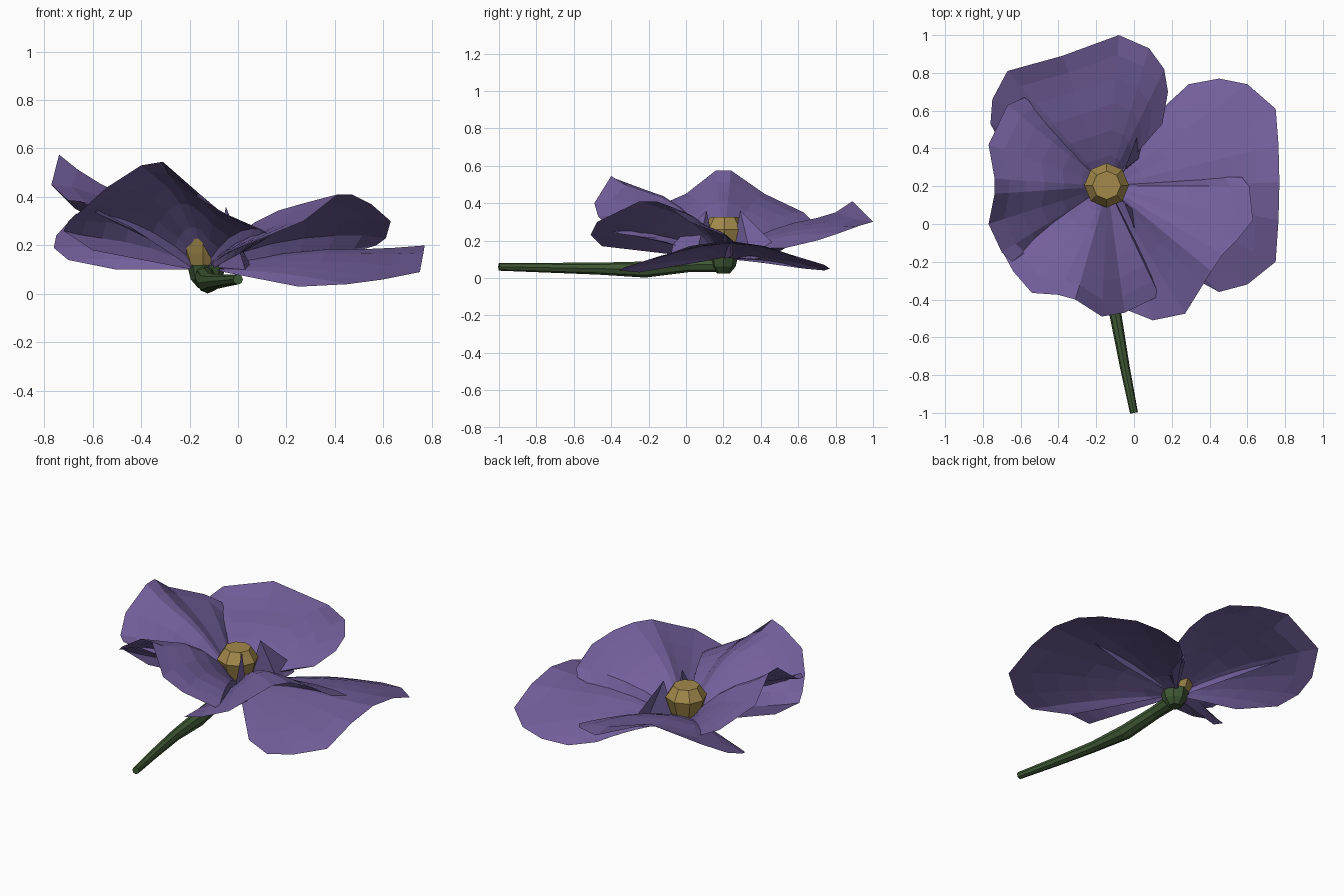
import bpy, bmesh, math
from mathutils import Vector

if "Cube" in bpy.data.objects:
    bpy.data.objects.remove(bpy.data.objects["Cube"])


def material(name, rgb):
    m = bpy.data.materials.new(name)
    m.diffuse_color = (*rgb, 1)
    m.use_nodes = True
    m.node_tree.nodes["Principled BSDF"].inputs["Base Color"].default_value = m.diffuse_color
    return m


PURPLE = material("petal_purple", (0.17, 0.115, 0.33))
GREEN = material("stem_green", (0.05, 0.10, 0.035))
YELLOW = material("centre_yellow", (0.36, 0.25, 0.07))


def finish(name, bm, mat):
    me = bpy.data.meshes.new(name)
    bm.to_mesh(me)
    bm.free()
    ob = bpy.data.objects.new(name, me)
    bpy.context.collection.objects.link(ob)
    me.materials.append(mat)
    return ob


def skin(bm, rings, closed):
    """Join successive rows of points with quads."""
    rows = [[bm.verts.new(p) for p in r] for r in rings]
    for a, b in zip(rows, rows[1:]):
        n = len(a)
        for i in range(n if closed else n - 1):
            j = (i + 1) % n
            bm.faces.new((a[i], a[j], b[j], b[i]))
    if closed:
        bm.faces.new(rows[0][::-1])
        bm.faces.new(rows[-1])


BASE = Vector((-0.14, 0.2, 0.10))


def petal(name, rim, bulge, lift=0.05):
    """Sheet fanned from the flower base out to its rim, arched along and across."""
    rows = []
    for t in (0, 0.15, 0.33, 0.52, 0.7, 0.86, 1):
        row = []
        for k, p in enumerate(rim):
            d = Vector(p) - BASE
            arch = math.sin(math.pi * k / (len(rim) - 1))
            start = BASE + Vector((d.x, d.y, 0)).normalized() * 0.05
            start.z += lift * arch
            q = start.lerp(Vector(p), t)
            q.z += bulge * arch * math.sin(math.pi * t ** 0.85)
            row.append(q)
        # round off the creases inside the sheet
        for _ in range(2 if 0 < t < 0.8 else 1 if 0 < t < 1 else 0):
            z = [q.z for q in row]
            for k in range(1, len(row) - 1):
                row[k].z = (z[k - 1] + 2 * z[k] + z[k + 1]) / 4
        rows.append(row)
    bm = bmesh.new()
    skin(bm, rows, False)
    bmesh.ops.recalc_face_normals(bm, faces=bm.faces)
    if sum(f.normal.z * f.calc_area() for f in bm.faces) < 0:
        bmesh.ops.reverse_faces(bm, faces=bm.faces)
    finish(name, bm, PURPLE)


# Five petals, each given by its rim
petal("petal_right", [(.08, .42, .08), (.17, .63, .05), (.29, .74, .04), (.45, .77, .05), (.6, .74, .07),
                      (.75, .61, .1), (.765, .42, .17), (.77, .22, .2), (.765, .02, .17), (.75, -.2, .09),
                      (.6, -.32, .06), (.45, -.36, .04), (.25, -.25, .03)], 0.05, 0)
petal("petal_back", [(.03, .48, .13), (.15, .53, .16), (.18, .7, .2), (.16, .82, .24), (.08, .93, .28),
                     (-.08, 1, .3), (-.38, .89, .41), (-.67, .81, .33), (-.75, .66, .24),
                     (-.76, .53, .19), (-.7, .42, .14), (-.5, .3, .1)], 0.05)
petal("petal_left", [(-.43, .56, .22), (-.58, .67, .31), (-.67, .63, .35), (-.77, .42, .45), (-.738, .24, .575),
                     (-.738, .16, .575), (-.77, 0, .45), (-.7, -.15, .385), (-.645, -.2, .38),
                     (-.45, -.06, .28)], 0.07)
petal("petal_front_left", [(.05, -.1, .19), (.12, -.3, .23), (.135, -.38, .24), (-.05, -.47, .33),
                           (-.17, -.49, .4), (-.31, -.4, .545), (-.4, -.375, .53), (-.54, -.365, .44),
                           (-.64, -.25, .35), (-.7, -.14, .3), (-.72, -.08, .26),
                           (-.6, -.02, .18)], 0.11, 0.07)
petal("petal_front_right", [(-.05, -.45, .17), (.1, -.51, .23), (.27, -.475, .3), (.36, -.33, .37),
                            (.41, -.25, .41), (.47, -.16, .41), (.55, -.08, .37), (.63, .02, .3), (.61, .2, .23),
                            (.57, .25, .2), (.3, .25, .12)], 0.08)

# Upturned margins at the base of the right petal, mirrored about y = 0.2
for side, name in ((1, "petal_right_margin_back"), (-1, "petal_right_margin_front")):
    bm = bmesh.new()
    pts = [(-.1, .04, .11), (-.05, .09, .36), (.02, .27, .18), (.05, .28, .12), (.03, .15, .1)]
    bm.faces.new([bm.verts.new((x, 0.2 + side * y, z)) for x, y, z in pts])
    bmesh.ops.triangulate(bm, faces=bm.faces)
    finish(name, bm, PURPLE)

# Faceted eight-sided centre
bm = bmesh.new()
skin(bm, [[(-0.145 + r * math.cos(a * math.pi / 4), 0.205 + r * math.sin(a * math.pi / 4), z) for a in range(8)]
          for z, r in ((.11, .065), (.17, .09), (.26, .118), (.325, .075))], True)
finish("flower_centre", bm, YELLOW)

# Bent tapering stem
path = [(0, -1, .06, .021), (-.05, -.75, .055, .026), (-.1, -.47, .05, .032), (-.125, -.22, .045, .043),
        (-.14, .02, .07, .038), (-.135, .23, .075, .045)]
rings = []
for i, (x, y, z, r) in enumerate(path):
    a, b = path[max(i - 1, 0)], path[min(i + 1, len(path) - 1)]
    rot = (Vector(b[:3]) - Vector(a[:3])).to_track_quat('Z', 'X')
    rings.append([Vector((x, y, z)) + rot @ Vector((r * math.cos(k * math.pi / 4), r * math.sin(k * math.pi / 4), 0))
                  for k in range(8)])
bm = bmesh.new()
skin(bm, rings, True)
bmesh.ops.recalc_face_normals(bm, faces=bm.faces)
finish("stem", bm, GREEN)

# Receptacle cup under the petals
bm = bmesh.new()
skin(bm, [[(-0.13 + r * math.cos(k * math.pi / 4), 0.2 + r * math.sin(k * math.pi / 4), z) for k in range(8)]
          for z, r in ((.025, .035), (.06, .065), (.12, .08))], True)
finish("receptacle", bm, GREEN)
